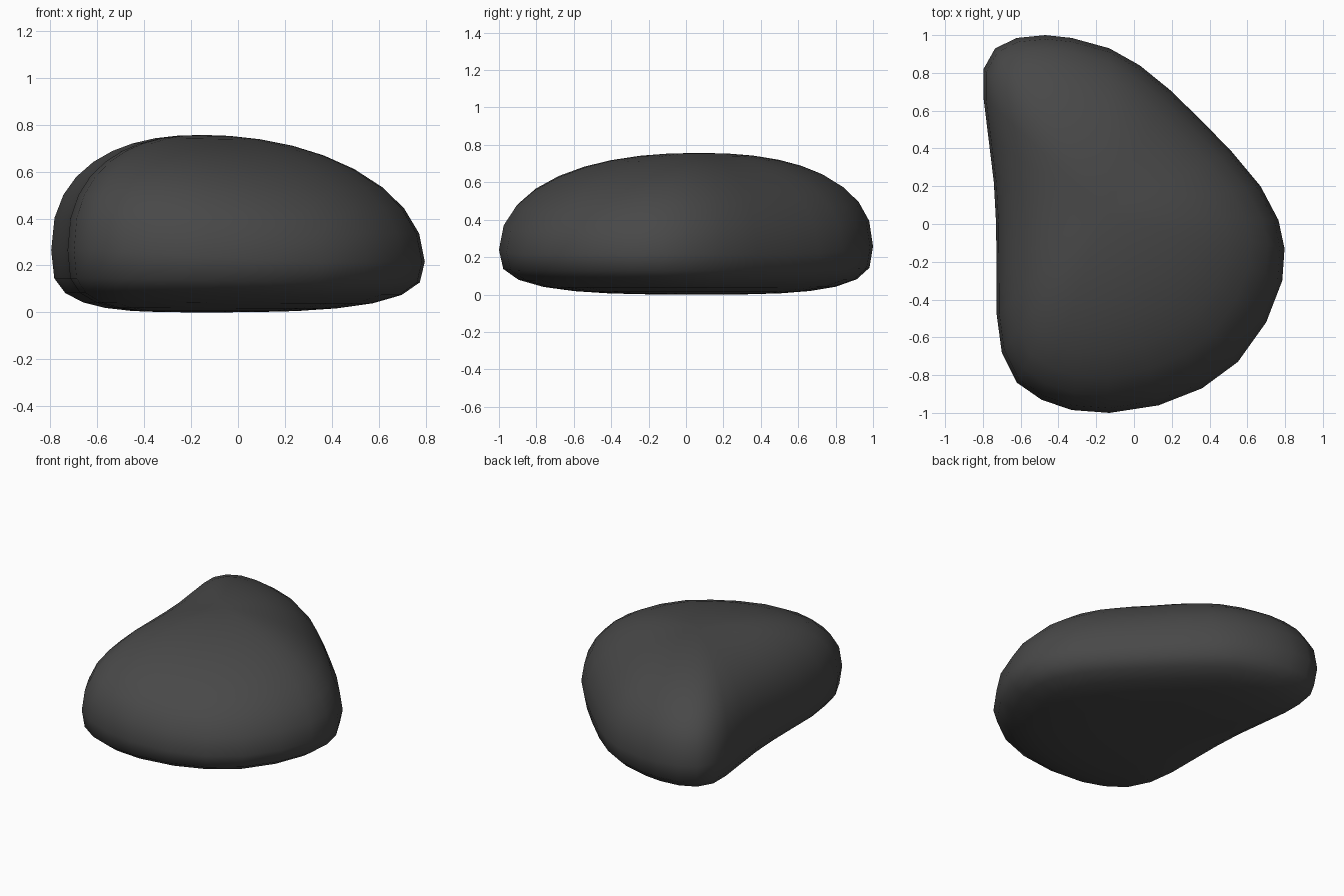
import bpy, bmesh, math

if "Cube" in bpy.data.objects:
    bpy.data.objects.remove(bpy.data.objects["Cube"])

# Plan outline of the pebble, counter-clockwise from the back lobe
OUTLINE = [
    (-.47, 1), (-.62, .985), (-.735, .93), (-.797, .82), (-.797, .67), (-.77, .45),
    (-.742, .22), (-.73, 0), (-.728, -.24), (-.727, -.48), (-.70, -.68), (-.62, -.84),
    (-.49, -.93), (-.33, -.985), (-.13, -1), (.13, -.96), (.36, -.87), (.55, -.73),
    (.70, -.52), (.785, -.30), (.797, -.13), (.765, .02), (.67, .20), (.52, .38),
    (.36, .545), (.19, .71), (.03, .84), (-.13, .93), (-.33, .985)]
APEX = (-.15, .07)
TOP = .757


def ring_point(px, py, angle):
    """Point on the rounded side: angle runs from -90 (base) to 90 (top)."""
    left = max(0, min(1, (.3 - px) / .9))       # fuller on the left wall
    waist = .215 + .05 * left
    n = 2 + .35 * left if angle > 0 else 3 + .4 * left
    s = math.cos(angle) ** (2 / n)
    h = abs(math.sin(angle)) ** (2 / n)
    z = waist + (TOP - waist) * h if angle > 0 else waist * (1 - h)
    return APEX[0] + s * (px - APEX[0]), APEX[1] + s * (py - APEX[1]), z


# Rings from base to top, bridged with quads and closed with fans
bm = bmesh.new()
angles = [math.radians(a) for a in
          (-84, -74, -62, -48, -32, -15, 0, 13, 25, 36, 47, 57, 66, 75, 83)]
rings = [[bm.verts.new(ring_point(x, y, a)) for x, y in OUTLINE] for a in angles]
base = bm.verts.new((*APEX, 0))
peak = bm.verts.new((*APEX, TOP))
count = len(OUTLINE)
for i in range(count):
    j = (i + 1) % count
    for low, high in zip(rings, rings[1:]):
        bm.faces.new((low[i], low[j], high[j], high[i]))
    bm.faces.new((base, rings[0][j], rings[0][i]))
    bm.faces.new((peak, rings[-1][i], rings[-1][j]))
bmesh.ops.recalc_face_normals(bm, faces=bm.faces)
for f in bm.faces:
    f.smooth = True

mesh = bpy.data.meshes.new("pebble")
bm.to_mesh(mesh)
bm.free()
pebble = bpy.data.objects.new("pebble", mesh)
bpy.context.collection.objects.link(pebble)

# Dark stone colour
stone = bpy.data.materials.new("dark_stone")
stone.diffuse_color = (.065, .065, .065, 1)
stone.use_nodes = True
stone.node_tree.nodes["Principled BSDF"].inputs["Base Color"].default_value = stone.diffuse_color
mesh.materials.append(stone)
